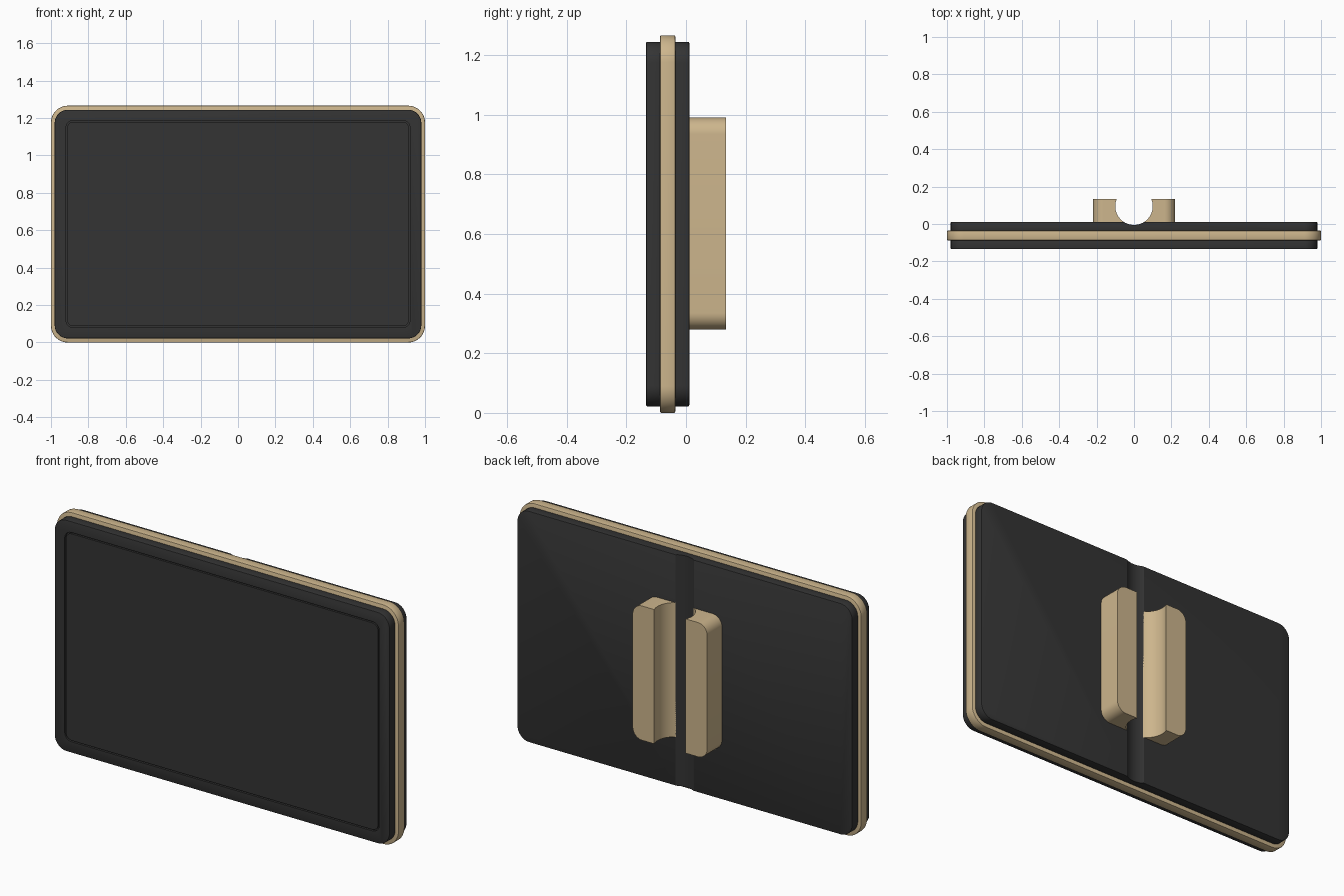
import bpy
import bmesh
import math

if "Cube" in bpy.data.objects:
    bpy.data.objects.remove(bpy.data.objects["Cube"])


def material(name, rgb):
    m = bpy.data.materials.new(name)
    m.diffuse_color = (*rgb, 1)
    m.use_nodes = True
    m.node_tree.nodes["Principled BSDF"].inputs["Base Color"].default_value = m.diffuse_color
    return m


BLACK = material("charcoal black", (0.034, 0.034, 0.034))
TAN = material("warm tan", (0.61, 0.465, 0.265))


def slab(name, half_w, z0, z1, y0, y1, radius, mat, soft=0.0, steps=12):
    """Rounded rectangle in the XZ plane, extruded along y."""
    bm = bmesh.new()
    corners = [(half_w - radius, z1 - radius, 0), (-half_w + radius, z1 - radius, 90),
               (-half_w + radius, z0 + radius, 180), (half_w - radius, z0 + radius, 270)]
    ring = []
    for cx, cz, start in corners:
        for i in range(steps + 1):
            a = math.radians(start + 90 * i / steps)
            ring.append(bm.verts.new((cx + radius * math.cos(a), y0, cz + radius * math.sin(a))))
    face = bm.faces.new(ring)
    new = bmesh.ops.extrude_face_region(bm, geom=[face])["geom"]
    bmesh.ops.translate(bm, vec=(0, y1 - y0, 0),
                        verts=[v for v in new if isinstance(v, bmesh.types.BMVert)])
    bmesh.ops.recalc_face_normals(bm, faces=bm.faces[:])
    mesh = bpy.data.meshes.new(name)
    bm.to_mesh(mesh)
    bm.free()
    mesh.materials.append(mat)
    ob = bpy.data.objects.new(name, mesh)
    bpy.context.collection.objects.link(ob)
    if soft:
        b = ob.modifiers.new("soft rim", "BEVEL")
        b.width, b.segments, b.limit_method = soft, 2, "ANGLE"
        b.angle_limit = math.radians(60)
    return ob


def apply_all(ob):
    bpy.ops.object.select_all(action="DESELECT")
    ob.select_set(True)
    bpy.context.view_layer.objects.active = ob
    for m in list(ob.modifiers):
        bpy.ops.object.modifier_apply(modifier=m.name)


def cut(ob, cutter):
    m = ob.modifiers.new("cut", "BOOLEAN")
    m.operation, m.solver, m.object = "DIFFERENCE", "EXACT", cutter
    apply_all(ob)


# Layered panel: front shell, protruding band, back shell
front_shell = slab("front_shell", 0.98, 0.022, 1.244, -0.134, -0.08, 0.07, BLACK, 0.004)
band = slab("edge_band", 1.0, 0.0, 1.266, -0.087, -0.036, 0.09, TAN, 0.004)
back_shell = slab("back_shell", 0.98, 0.022, 1.244, -0.04, 0.011, 0.07, BLACK, 0.004)

# Flush screen in a recess, leaving a thin seam around it
recess = slab("recess_cutter", 0.92, 0.08, 1.187, -0.2, -0.122, 0.04, BLACK)
cut(front_shell, recess)
screen = slab("screen", 0.913, 0.087, 1.18, -0.123, -0.134, 0.034, BLACK)

# Rear clip block
clip = slab("rear_clip", 0.218, 0.28, 0.99, 0.009, 0.134, 0.055, TAN)

# Round vertical channel through the clip and the back shell
bpy.ops.mesh.primitive_cylinder_add(vertices=64, radius=0.1, depth=2, location=(0, 0.095, 0.633))
channel = bpy.context.object
channel.name = "channel_cutter"
channel.data.materials.append(BLACK)
cut(back_shell, channel)
channel.data.materials[0] = TAN
cut(clip, channel)

for helper in (recess, channel):
    bpy.data.objects.remove(helper)

for ob in (front_shell, band, back_shell, screen, clip):
    apply_all(ob)
    bpy.ops.object.shade_smooth_by_angle(angle=math.radians(30))
